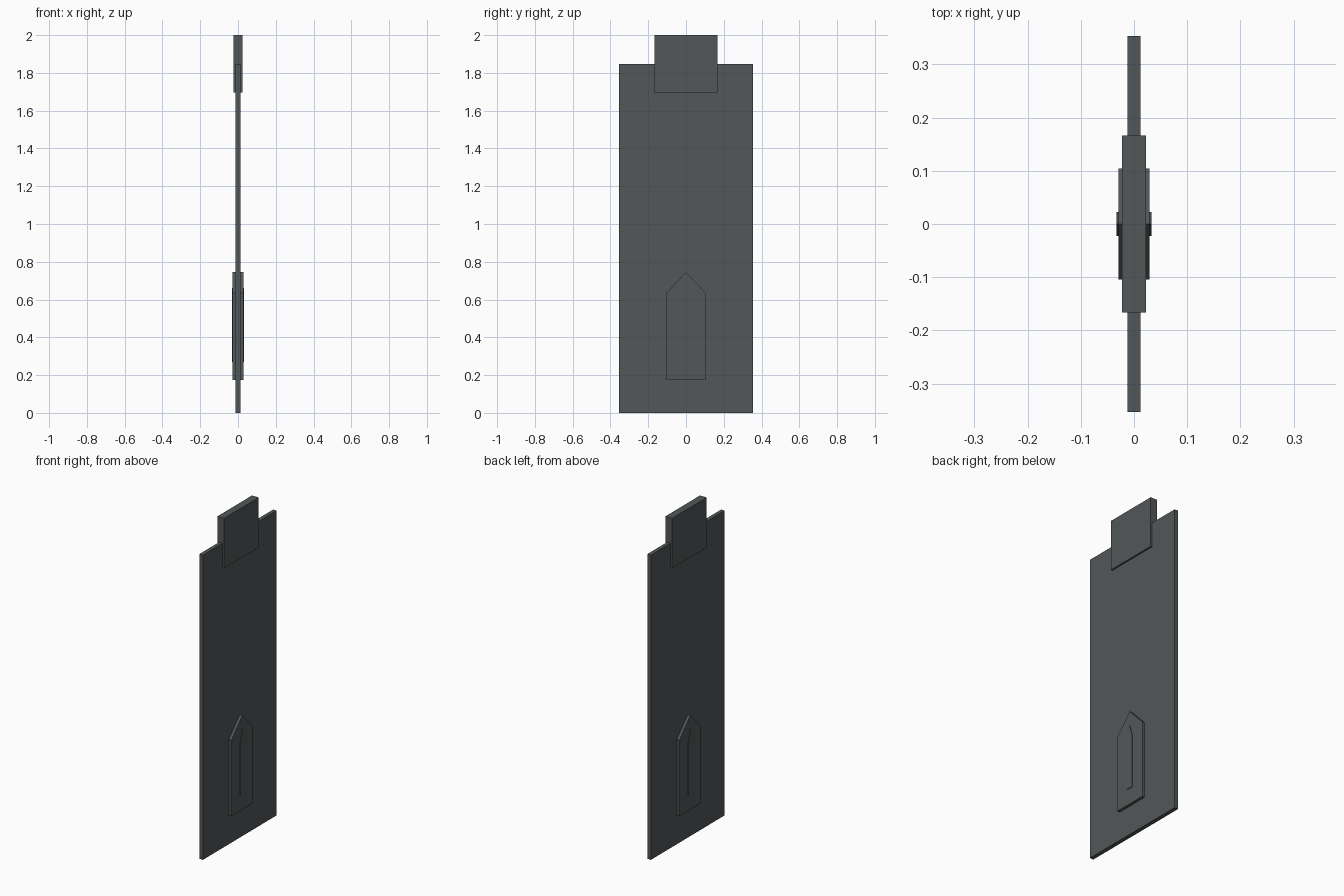
import bpy, bmesh

if "Cube" in bpy.data.objects:
    bpy.data.objects.remove(bpy.data.objects["Cube"])

grey = bpy.data.materials.new("dark_grey")
grey.diffuse_color = (0.085, 0.095, 0.098, 1)
grey.use_nodes = True
grey.node_tree.nodes["Principled BSDF"].inputs["Base Color"].default_value = grey.diffuse_color


def plate(name, profile, half_thick):
    """Extrude a (y, z) outline symmetrically along x."""
    bm = bmesh.new()
    face = bm.faces.new([bm.verts.new((-half_thick, y, z)) for y, z in profile])
    ext = bmesh.ops.extrude_face_region(bm, geom=[face])
    verts = [v for v in ext["geom"] if isinstance(v, bmesh.types.BMVert)]
    bmesh.ops.translate(bm, verts=verts, vec=(2 * half_thick, 0, 0))
    bmesh.ops.recalc_face_normals(bm, faces=bm.faces)
    mesh = bpy.data.meshes.new(name)
    bm.to_mesh(mesh)
    bm.free()
    mesh.materials.append(grey)
    obj = bpy.data.objects.new(name, mesh)
    bpy.context.collection.objects.link(obj)
    return obj


def rectangle(w, z0, z1):
    return [(-w, z0), (w, z0), (w, z1), (-w, z1)]


def pointed(w, z0, shoulder, tip):
    return [(-w, z0), (w, z0), (w, shoulder), (0, tip), (-w, shoulder)]


# Main slab and the thicker block at the top
plate("slab", rectangle(0.3535, 0, 1.846), 0.0122)
plate("top_block", rectangle(0.1665, 1.697, 2.0), 0.0225)

# Raised pointed panel and its narrow centre rib, showing on both sides
plate("pointed_panel", pointed(0.104, 0.174, 0.635, 0.745), 0.029)
plate("centre_rib", pointed(0.023, 0.27, 0.585, 0.66), 0.0325)
